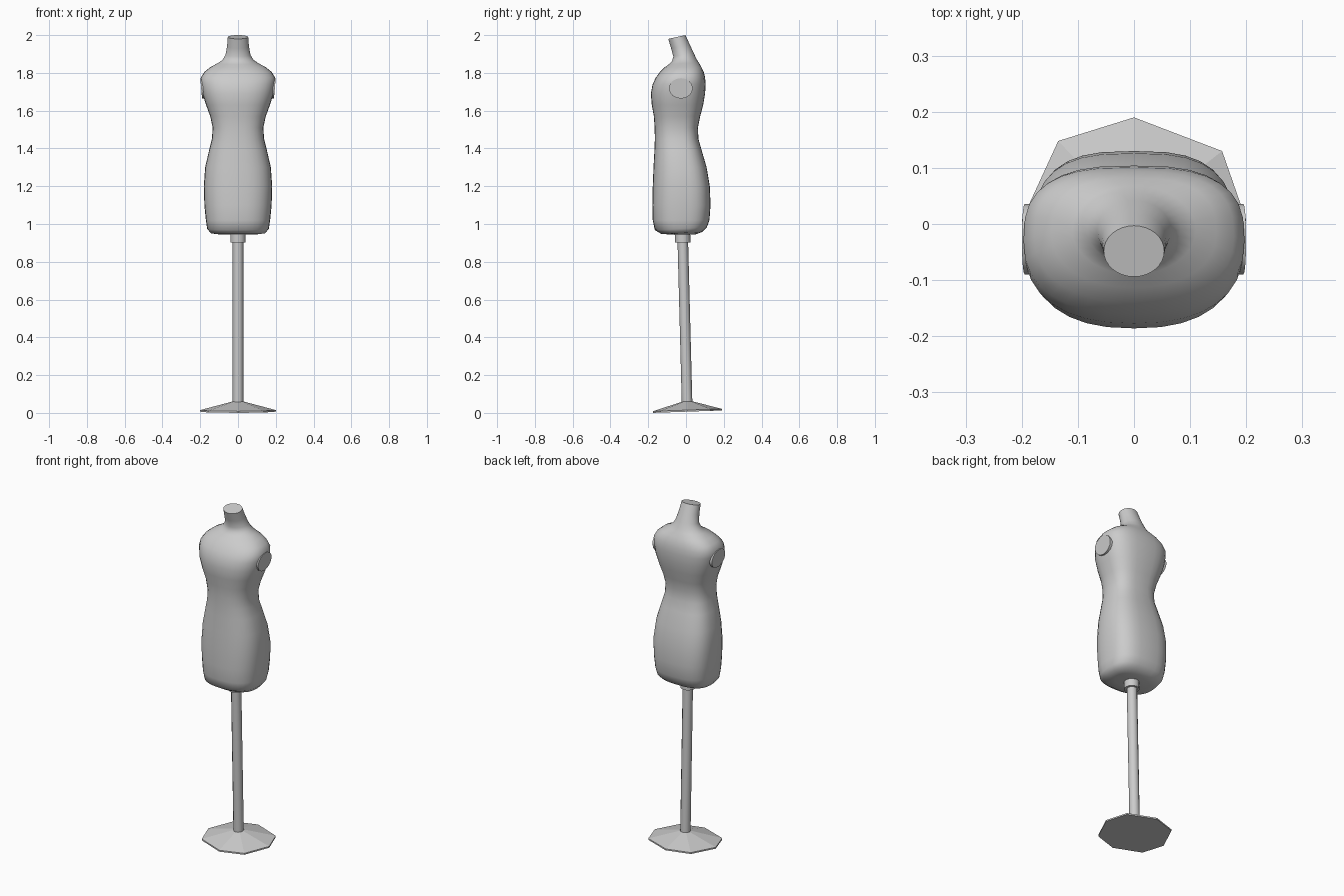
import bpy, bmesh, math
from mathutils import Vector, Matrix

cube = bpy.data.objects.get("Cube")
if cube:
    bpy.data.objects.remove(cube)

grey = bpy.data.materials.new("light_grey")
grey.use_nodes = True
GREY = (0.6, 0.6, 0.6, 1)
grey.diffuse_color = GREY
grey.node_tree.nodes["Principled BSDF"].inputs["Base Color"].default_value = GREY


def finish(name, bm, angle):
    bmesh.ops.recalc_face_normals(bm, faces=bm.faces)
    mesh = bpy.data.meshes.new(name)
    bm.to_mesh(mesh)
    bm.free()
    mesh.materials.append(grey)
    obj = bpy.data.objects.new(name, mesh)
    bpy.context.collection.objects.link(obj)
    bpy.ops.object.select_all(action='DESELECT')
    obj.select_set(True)
    bpy.context.view_layer.objects.active = obj
    if angle:
        bpy.ops.object.shade_smooth_by_angle(angle=math.radians(angle))
    return obj


def loft(bm, rings):
    """Skin a list of point rings and cap both ends."""
    loops = [[bm.verts.new(p) for p in ring] for ring in rings]
    n = len(loops[0])
    for a, b in zip(loops, loops[1:]):
        for i in range(n):
            bm.faces.new((a[i], a[(i + 1) % n], b[(i + 1) % n], b[i]))
    bm.faces.new(loops[0])
    bm.faces.new(loops[-1])


def body_ring(z, half, front, back, slope, power, n=32):
    """Rounded-box ring; the back is flatter than the front."""
    mid, depth = (front + back) / 2, (back - front) / 2
    pts = []
    for i in range(n):
        t = 2 * math.pi * i / n
        c, s = math.cos(t), math.sin(t)
        e = 2 / (power + (0.4 if s > 0 and power > 2 else 0))
        x = half * math.copysign(abs(c) ** e, c)
        y = depth * math.copysign(abs(s) ** e, s)
        pts.append((x, mid + y, z + slope * y))
    return pts


# Torso: height, half width, front y, back y, tilt, squareness
profile = [
    (0.945, 0.10, -0.08, 0.05, 0.0, 2.3), (0.952, 0.145, -0.13, 0.085, 0.05, 2.4),
    (0.975, 0.163, -0.165, 0.11, 0.05, 2.5), (1.02, 0.17, -0.176, 0.124, 0, 2.5),
    (1.10, 0.178, -0.178, 0.13, 0, 2.5), (1.20, 0.181, -0.176, 0.126, 0, 2.5),
    (1.30, 0.174, -0.172, 0.109, 0, 2.4), (1.39, 0.153, -0.167, 0.083, 0, 2.4),
    (1.45, 0.138, -0.165, 0.066, 0, 2.4), (1.51, 0.134, -0.166, 0.063, 0, 2.4),
    (1.57, 0.147, -0.170, 0.075, 0, 2.4), (1.63, 0.169, -0.181, 0.091, 0, 2.4),
    (1.69, 0.188, -0.186, 0.101, 0, 2.4), (1.74, 0.196, -0.177, 0.104, 0, 2.4),
    (1.775, 0.197, -0.160, 0.101, 0, 2.4), (1.805, 0.178, -0.138, 0.094, 0, 2.3),
    (1.83, 0.147, -0.113, 0.082, 0, 2.2), (1.85, 0.11, -0.09, 0.068, 0.05, 2),
    (1.868, 0.083, -0.074, 0.055, 0.1, 2), (1.895, 0.066, -0.067, 0.042, 0.15, 2),
    (1.94, 0.058, -0.079, 0.02, 0.2, 2), (1.99, 0.054, -0.094, -0.003, 0.22, 2),
]
bm = bmesh.new()
loft(bm, [body_ring(*row) for row in profile])
finish("torso", bm, 50)

# Armhole caps: flat ovals leaning inward towards the bottom
for name, side in (("left_armhole_cap", 1), ("right_armhole_cap", -1)):
    bm = bmesh.new()
    rings = []
    for depth in (-0.025, 0.0):
        rings.append([(side * (0.195 + depth + 0.09 * 0.054 * math.sin(t)),
                       -0.027 + 0.063 * math.cos(t), 1.718 + 0.054 * math.sin(t))
                      for t in (2 * math.pi * i / 16 for i in range(16))])
    loft(bm, rings)
    finish(name, bm, 40)


def rod(name, low, high, radius, sides):
    axis = Vector(high) - Vector(low)
    bm = bmesh.new()
    turn = axis.to_track_quat('Z', 'Y').to_matrix().to_4x4()
    bmesh.ops.create_cone(bm, cap_ends=True, segments=sides, radius1=radius, radius2=radius,
                          depth=axis.length,
                          matrix=Matrix.Translation((Vector(low) + Vector(high)) / 2) @ turn)
    finish(name, bm, 50)


# Leaning pole and the collar under the torso
rod("pole", (0, 0.006, 0.04), (0, -0.018, 0.95), 0.028, 12)
rod("collar", (0, -0.0175, 0.902), (0, -0.019, 0.96), 0.041, 12)

# Slightly tilted eight-sided foot: the outline is point symmetric
half_outline = [(0.2, 0.0), (0.157, 0.123), (0.0, 0.183), (-0.135, 0.141)]
outline = half_outline + [(-x, -y) for x, y in half_outline]


def foot_ring(scale, z):
    return [(x * scale, 0.007 + y * scale, z + 0.035 * y * scale) for x, y in outline]


bm = bmesh.new()
loft(bm, [foot_ring(1, 0.0065), foot_ring(1, 0.015), foot_ring(0.15, 0.06)])
finish("foot", bm, 0)
